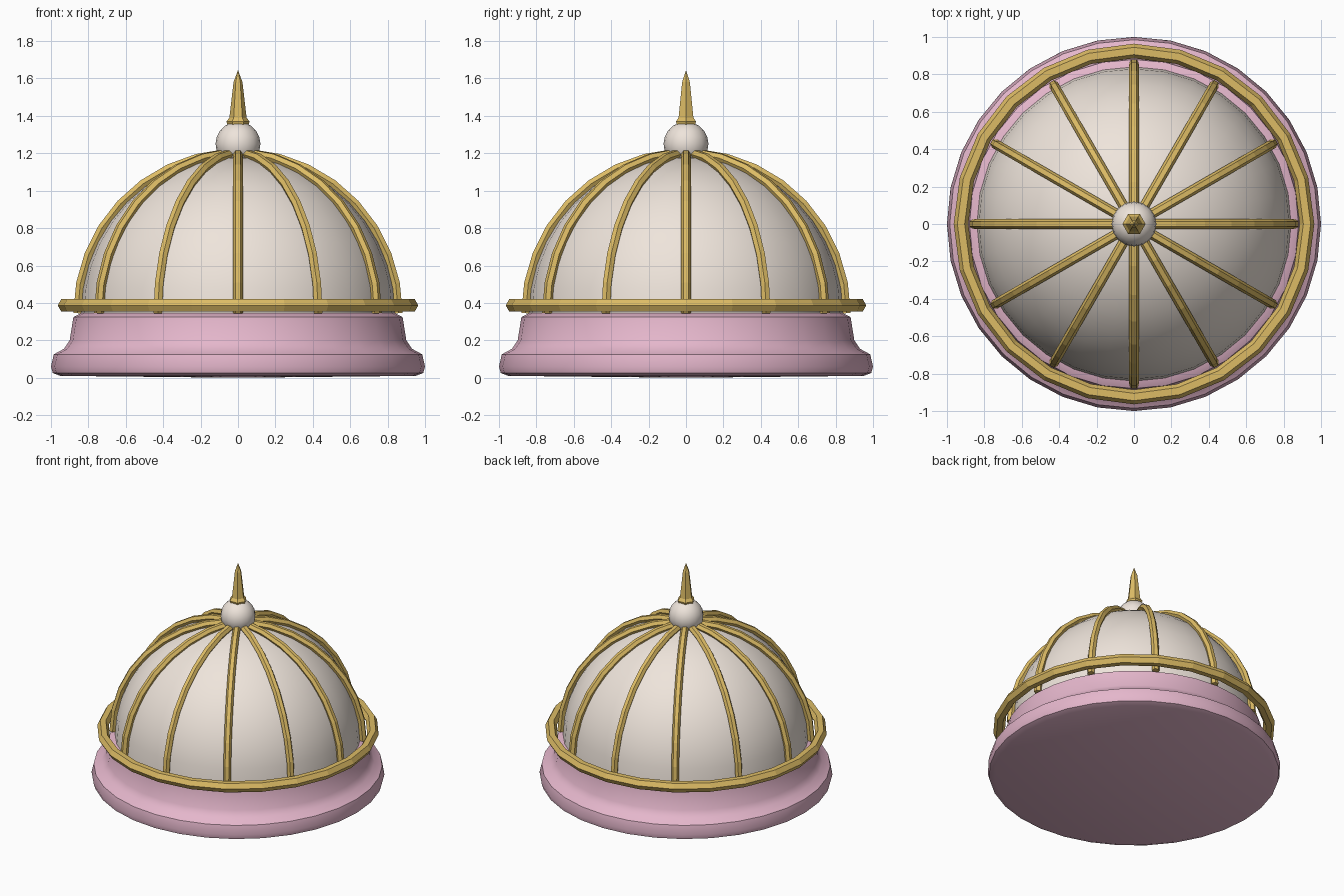
import bpy, bmesh, math

if "Cube" in bpy.data.objects:
    bpy.data.objects.remove(bpy.data.objects["Cube"])


def material(name, rgb):
    m = bpy.data.materials.new(name)
    m.diffuse_color = (*rgb, 1)
    m.use_nodes = True
    m.node_tree.nodes["Principled BSDF"].inputs["Base Color"].default_value = m.diffuse_color
    return m


PINK = material("pink", (0.78, 0.47, 0.60))
CREAM = material("cream", (0.86, 0.78, 0.71))
GOLD = material("gold", (0.72, 0.50, 0.13))


def lathe(name, profile, sides, mat, smooth_angle=None):
    """Spin an (r, z) profile around z; radius 0 makes a pole."""
    bm = bmesh.new()
    rings = []
    for r, z in profile:
        n = 1 if r == 0 else sides
        rings.append([bm.verts.new((r * math.cos(2 * math.pi * i / sides),
                                    r * math.sin(2 * math.pi * i / sides), z))
                      for i in range(n)])
    for a, b in zip(rings, rings[1:]):
        for i in range(sides):
            j = (i + 1) % sides
            quad = [a[i % len(a)], a[j % len(a)], b[j % len(b)], b[i % len(b)]]
            bm.faces.new(list(dict.fromkeys(quad)))
    bmesh.ops.recalc_face_normals(bm, faces=bm.faces)
    mesh = bpy.data.meshes.new(name)
    bm.to_mesh(mesh)
    bm.free()
    ob = bpy.data.objects.new(name, mesh)
    bpy.context.collection.objects.link(ob)
    mesh.materials.append(mat)
    if smooth_angle:
        bpy.ops.object.select_all(action='DESELECT')
        ob.select_set(True)
        bpy.context.view_layer.objects.active = ob
        bpy.ops.object.shade_smooth_by_angle(angle=math.radians(smooth_angle))
    return ob


def arc(radius, centre_z, start, end, steps):
    """Points of a circular arc in the (r, z) plane."""
    pts = []
    for k in range(steps + 1):
        t = math.radians(start + (end - start) * k / steps)
        r = radius * math.cos(t)
        pts.append((0 if r < 1e-5 else r, centre_z + radius * math.sin(t)))
    return pts


# Flared plinth
lathe("base", [(0, 0), (0.95, 0.01), (0.99, 0.025), (1.0, 0.06), (0.985, 0.125),
               (0.93, 0.155), (0.90, 0.20), (0.88, 0.325), (0.83, 0.35), (0, 0.35)],
      32, PINK, 40)

# Dome shell
lathe("dome", arc(0.84, 0.345, 0, 90, 10), 32, CREAM, 40)

# Ball on top of the dome
lathe("top_ball", arc(0.12, 1.25, -90, 90, 10), 16, CREAM, 40)

# Spike finial with a small collar
lathe("finial", [(0, 1.345), (0.055, 1.35), (0.062, 1.37), (0.046, 1.39),
                 (0.024, 1.58), (0, 1.645)], 6, GOLD)

# Faceted ring around the foot of the dome
bpy.ops.mesh.primitive_torus_add(major_segments=24, minor_segments=6,
                                 major_radius=0.925, minor_radius=0.039,
                                 location=(0, 0, 0.387))
ring = bpy.context.object
ring.name = "gold_ring"
ring.data.materials.append(GOLD)
bpy.ops.object.shade_flat()

# Twelve ribs, as faceted tubes over the dome
curve = bpy.data.curves.new("dome_ribs", 'CURVE')
curve.dimensions = '3D'
curve.bevel_depth = 0.026
curve.bevel_resolution = 1
curve.use_fill_caps = True
rib_path = arc(0.858, 0.345, 0, 86, 8)
for k in range(12):
    a = math.radians(30 * k)
    sp = curve.splines.new('POLY')
    sp.points.add(len(rib_path) - 1)
    sp.use_smooth = False
    for p, (r, z) in zip(sp.points, rib_path):
        p.co = (r * math.cos(a), r * math.sin(a), z, 1)
ribs = bpy.data.objects.new("dome_ribs", curve)
bpy.context.collection.objects.link(ribs)
curve.materials.append(GOLD)
bpy.ops.object.select_all(action='DESELECT')
ribs.select_set(True)
bpy.context.view_layer.objects.active = ribs
bpy.ops.object.convert(target='MESH')
